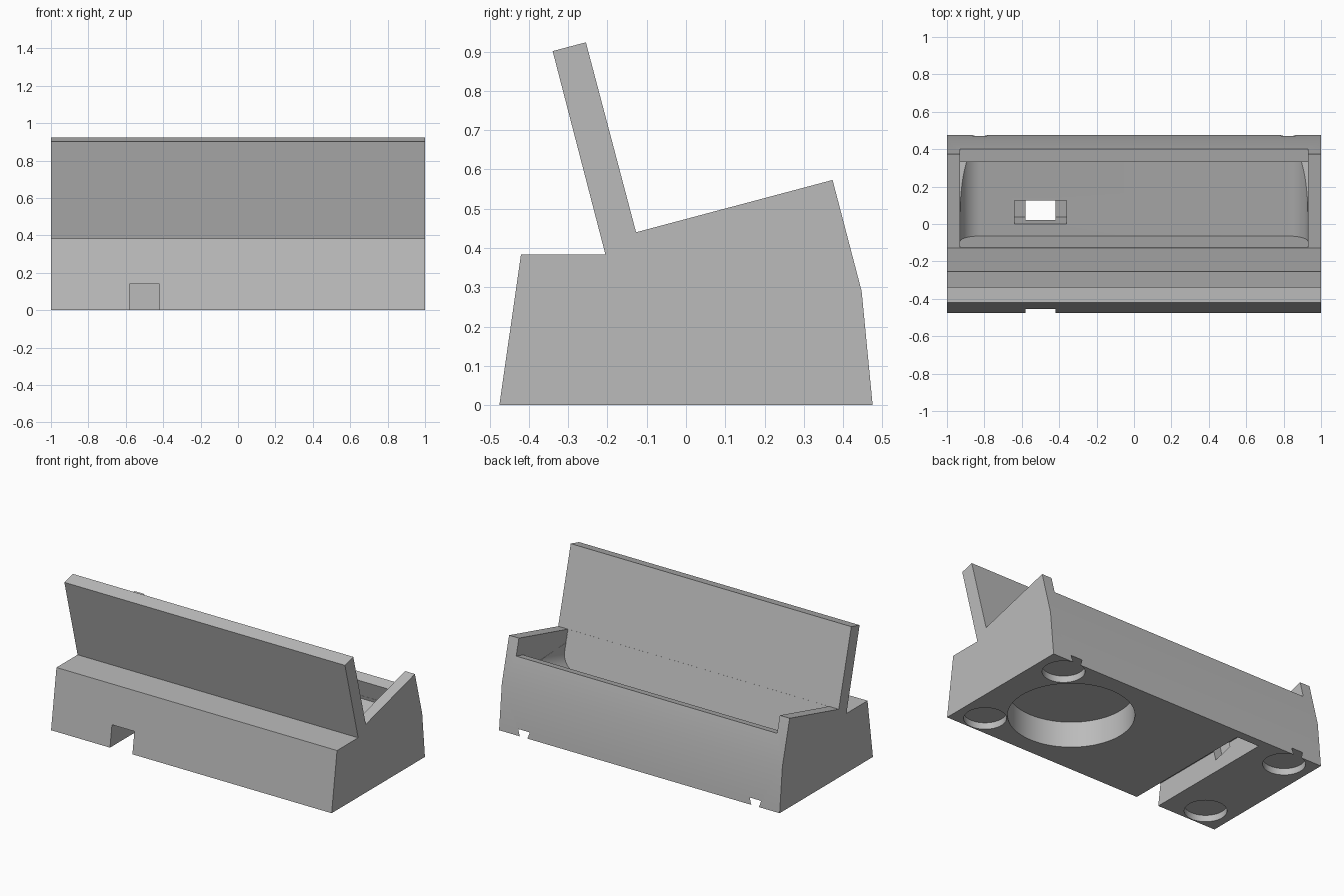
import bpy, bmesh, math
from mathutils import Vector

if "Cube" in bpy.data.objects:
    bpy.data.objects.remove(bpy.data.objects["Cube"], do_unlink=True)

grey = bpy.data.materials.new("matte_grey")
grey.use_nodes = True
COLOUR = (0.5, 0.5, 0.5, 1)
grey.diffuse_color = COLOUR
grey.node_tree.nodes["Principled BSDF"].inputs["Base Color"].default_value = COLOUR

# Leaning frame of the cradle: u runs along its floor, v up its back plate
TILT = math.radians(14.8)
U = Vector((0, math.cos(TILT), math.sin(TILT)))
V = Vector((0, -math.sin(TILT), math.cos(TILT)))
ORIGIN = Vector((0, -0.065, 0.205))


def lean(x, u, v):
    return ORIGIN + Vector((x, 0, 0)) + U * u + V * v


def prism(name, outline, sweep):
    """Closed solid from a flat outline swept along a vector."""
    bm = bmesh.new()
    face = bm.faces.new([bm.verts.new(p) for p in outline])
    made = bmesh.ops.extrude_face_region(bm, geom=[face])["geom"]
    moved = [g for g in made if isinstance(g, bmesh.types.BMVert)]
    bmesh.ops.translate(bm, verts=moved, vec=sweep)
    bmesh.ops.recalc_face_normals(bm, faces=bm.faces)
    mesh = bpy.data.meshes.new(name)
    bm.to_mesh(mesh)
    bm.free()
    obj = bpy.data.objects.new(name, mesh)
    bpy.context.collection.objects.link(obj)
    return obj


def side_prism(name, profile, x0, x1):
    return prism(name, [Vector((x0, p[-2], p[-1])) for p in profile], Vector((x1 - x0, 0, 0)))


def disc(name, x, y, radius, depth, steps=72):
    ring = [(x + radius * math.cos(i * math.tau / steps),
             y + radius * math.sin(i * math.tau / steps), -0.05) for i in range(steps)]
    return prism(name, ring, Vector((0, 0, depth + 0.05)))


# Dock body with its leaning back plate, one side profile
dock = side_prism("dock_body", [
    (-0.475, 0), (-0.42, 0.383), (-0.205, 0.383),
    lean(0, -0.0875, 0.743), lean(0, 0, 0.743), lean(0, 0, 0.243),
    (0.373, 0.573), (0.447, 0.29), (0.475, 0)], -1, 1)

cutters = []

# Cradle pocket with rounded lower corners
W, R, N = 0.929, 0.11, 14
arc = [(W - R + R * math.sin(a), R - R * math.cos(a))
       for a in (i * math.pi / 2 / N for i in range(N + 1))]
half = arc + [(W, 0.32)]
outline = half + [(-x, v) for x, v in reversed(half)]
cutters.append(prism("pocket_cutter", [lean(x, 0.001, v) for x, v in outline], U * 0.443))

# Open channel above the low rear lip, with small ledges at the ends
cutters.append(side_prism("channel_cutter", [
    lean(0, 0.002, 0.16), (0.36, 0.34), lean(0, 0.445, 0.135), lean(0, 0.8, 0.135),
    lean(0, 0.8, 0.4), lean(0, 0.002, 0.4)], -0.93, 0.93))

# Plug slot in the cradle floor and cable groove underneath
cutters.append(prism("plug_slot_cutter", [
    lean(-0.64, u, v) for u, v in ((0.067, -0.15), (0.197, -0.15), (0.197, 0.05), (0.067, 0.05))],
    Vector((0.28, 0, 0))))
cutters.append(side_prism("cable_groove_cutter", [
    (-0.6, -0.05), (0.42, -0.05), (0.42, 0.14), (-0.6, 0.14)], -0.58, -0.42))

# Round weight recess and four foot recesses in the base
cutters.append(disc("weight_recess_cutter", 0.47, 0, 0.365, 0.165, 96))
for sx in (-1, 1):
    for y in (-0.345, 0.355):
        cutters.append(disc("foot_recess_cutter", sx * 0.825, y, 0.123, 0.042))

bpy.context.view_layer.objects.active = dock
dock.select_set(True)
for cutter in cutters:
    mod = dock.modifiers.new("cut", "BOOLEAN")
    mod.operation, mod.solver, mod.object = "DIFFERENCE", "EXACT", cutter
    bpy.ops.object.modifier_apply(modifier=mod.name)
    bpy.data.objects.remove(cutter, do_unlink=True)

dock.data.materials.clear()
dock.data.materials.append(grey)
bpy.ops.object.shade_smooth_by_angle(angle=math.radians(20))
